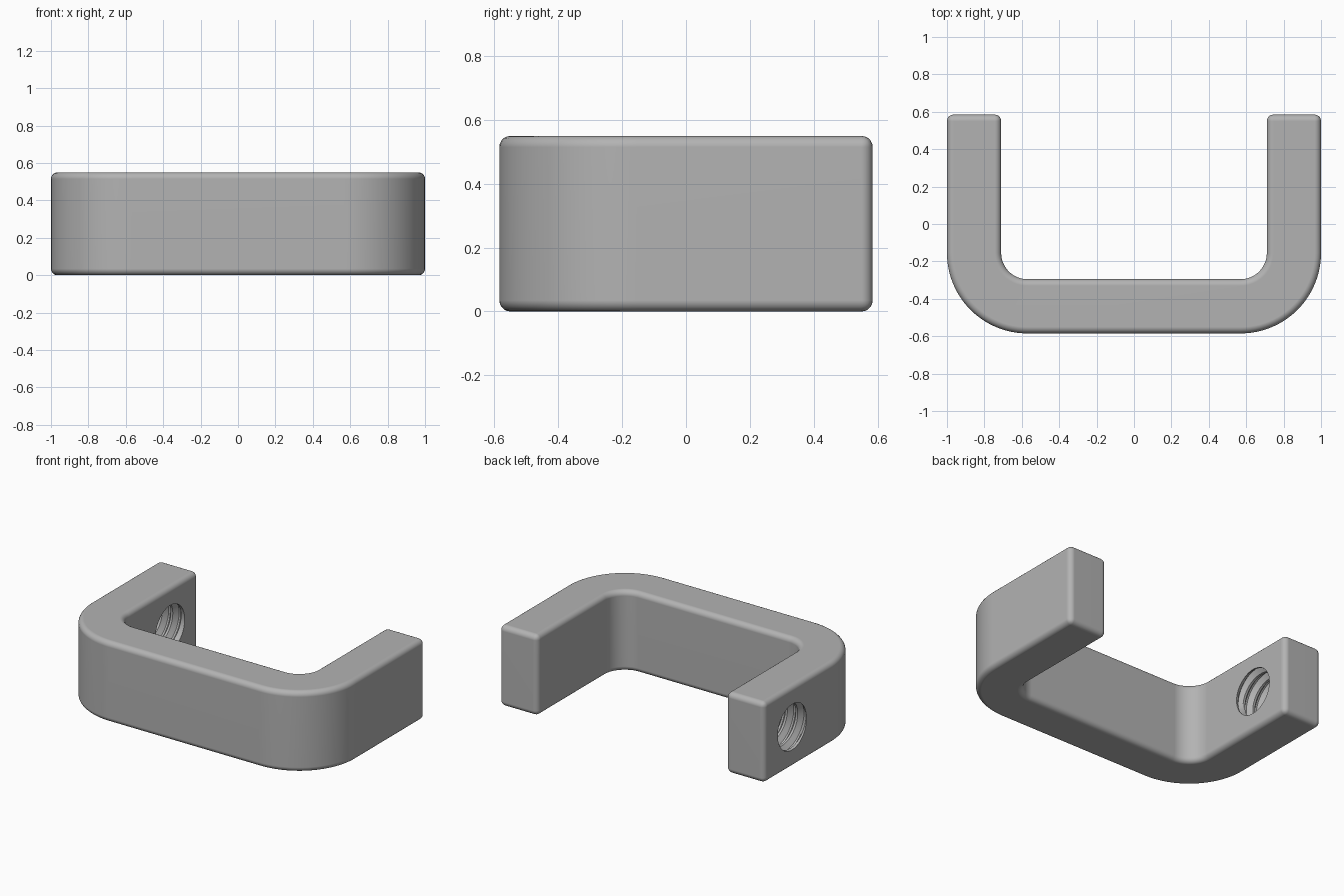
import bpy, bmesh, math
from mathutils import Vector

default = bpy.data.objects.get("Cube")
if default:
    bpy.data.objects.remove(default, do_unlink=True)

HALF_X, HALF_Y, HEIGHT = 1.0, 0.585, 0.55
WALL, R_OUT = 0.29, 0.43
R_IN = R_OUT - WALL
HOLE = Vector((-HALF_X + WALL / 2, 0.285, HEIGHT / 2))

grey = bpy.data.materials.new("satin_grey")
grey.use_nodes = True
grey.diffuse_color = (0.45, 0.45, 0.45, 1)
grey.node_tree.nodes["Principled BSDF"].inputs["Base Color"].default_value = (0.45, 0.45, 0.45, 1)


def make_object(name, bm):
    bmesh.ops.recalc_face_normals(bm, faces=bm.faces)
    mesh = bpy.data.meshes.new(name)
    bm.to_mesh(mesh)
    bm.free()
    mesh.materials.append(grey)
    obj = bpy.data.objects.new(name, mesh)
    bpy.context.collection.objects.link(obj)
    return obj


def side(radius, steps=24):
    """Right half of one wall line: arm end first, then the corner arc."""
    cx, cy = HALF_X - R_OUT, R_OUT - HALF_Y
    points = [(cx + radius, HALF_Y)]
    for i in range(steps + 1):
        a = -math.pi / 2 * i / steps
        points.append((cx + radius * math.cos(a), cy + radius * math.sin(a)))
    return points


def mirrored(points):
    return points + [(-x, y) for x, y in reversed(points)]


# U-shaped bracket with rounded corners and softened edges
bm = bmesh.new()
outline = mirrored(side(R_OUT)) + mirrored(side(R_IN))[::-1]
base = bm.faces.new([bm.verts.new((x, y, 0)) for x, y in outline])
top = bmesh.ops.extrude_face_region(bm, geom=[base])
bmesh.ops.translate(bm, vec=(0, 0, HEIGHT),
                    verts=[v for v in top["geom"] if isinstance(v, bmesh.types.BMVert)])
bracket = make_object("bracket", bm)
bevel = bracket.modifiers.new("soft_edges", "BEVEL")
bevel.width, bevel.segments = 0.035, 5
bevel.limit_method, bevel.angle_limit = "ANGLE", math.radians(40)


# Helical cutter for the threaded hole through one arm
def thread_cutter(minor=0.155, depth=0.032, pitch=0.078, cols=48, turns=6):
    profile = [(0, 0), (0.2, 0), (0.52, 1), (0.68, 1)]
    per_turn = len(profile)
    bm = bmesh.new()
    rows = []
    for k in range(turns * per_turn + 1):
        offset, rise = profile[k % per_turn]
        row = []
        for j in range(cols):
            a = math.tau * j / cols
            x = pitch * (k // per_turn + offset + j / cols - (turns + 1) / 2)
            fade = min(1, max(0, (WALL / 2 - abs(x) - 0.01) / 0.03))
            r = minor + depth * rise * fade
            row.append(bm.verts.new((x, r * math.cos(a), r * math.sin(a))))
        rows.append(row)

    def at(k, j):
        return rows[k + per_turn][0] if j == cols else rows[k][j]

    last = len(rows) - 1
    for k in range(last):
        for j in range(cols):
            if j == cols - 1 and k + 1 + per_turn > last:
                continue
            bm.faces.new((at(k, j), at(k, j + 1), at(k + 1, j + 1), at(k + 1, j)))
    # Close each end with a fan around the axis
    seam = [rows[k][0] for k in range(per_turn, -1, -1)]
    end_seam = [rows[k][-1] for k in range(last - per_turn, last + 1)]
    first_loop = rows[0] + seam[:-1]
    last_loop = rows[last][:-1] + end_seam[::-1]
    for loop in (first_loop, last_loop):
        centre = bm.verts.new((sum(v.co.x for v in loop) / len(loop), 0, 0))
        for a, b in zip(loop, loop[1:] + loop[:1]):
            bm.faces.new((centre, a, b))
    cutter = make_object("thread_cutter", bm)
    cutter.location = HOLE
    cutter.hide_render = True
    return cutter


cutter = thread_cutter()
cut = bracket.modifiers.new("threaded_hole", "BOOLEAN")
cut.operation, cut.solver, cut.object = "DIFFERENCE", "EXACT", cutter

# Bake the modifiers, then shade smooth with sharp thread edges
bpy.context.view_layer.update()
evaluated = bracket.evaluated_get(bpy.context.evaluated_depsgraph_get())
baked = bpy.data.meshes.new_from_object(evaluated)
bracket.modifiers.clear()
bracket.data = baked
bpy.data.objects.remove(cutter, do_unlink=True)

bpy.ops.object.select_all(action="DESELECT")
bracket.select_set(True)
bpy.context.view_layer.objects.active = bracket
bpy.ops.object.shade_smooth_by_angle(angle=math.radians(30))
weighted = bracket.modifiers.new("clean_shading", "WEIGHTED_NORMAL")
weighted.keep_sharp = True
